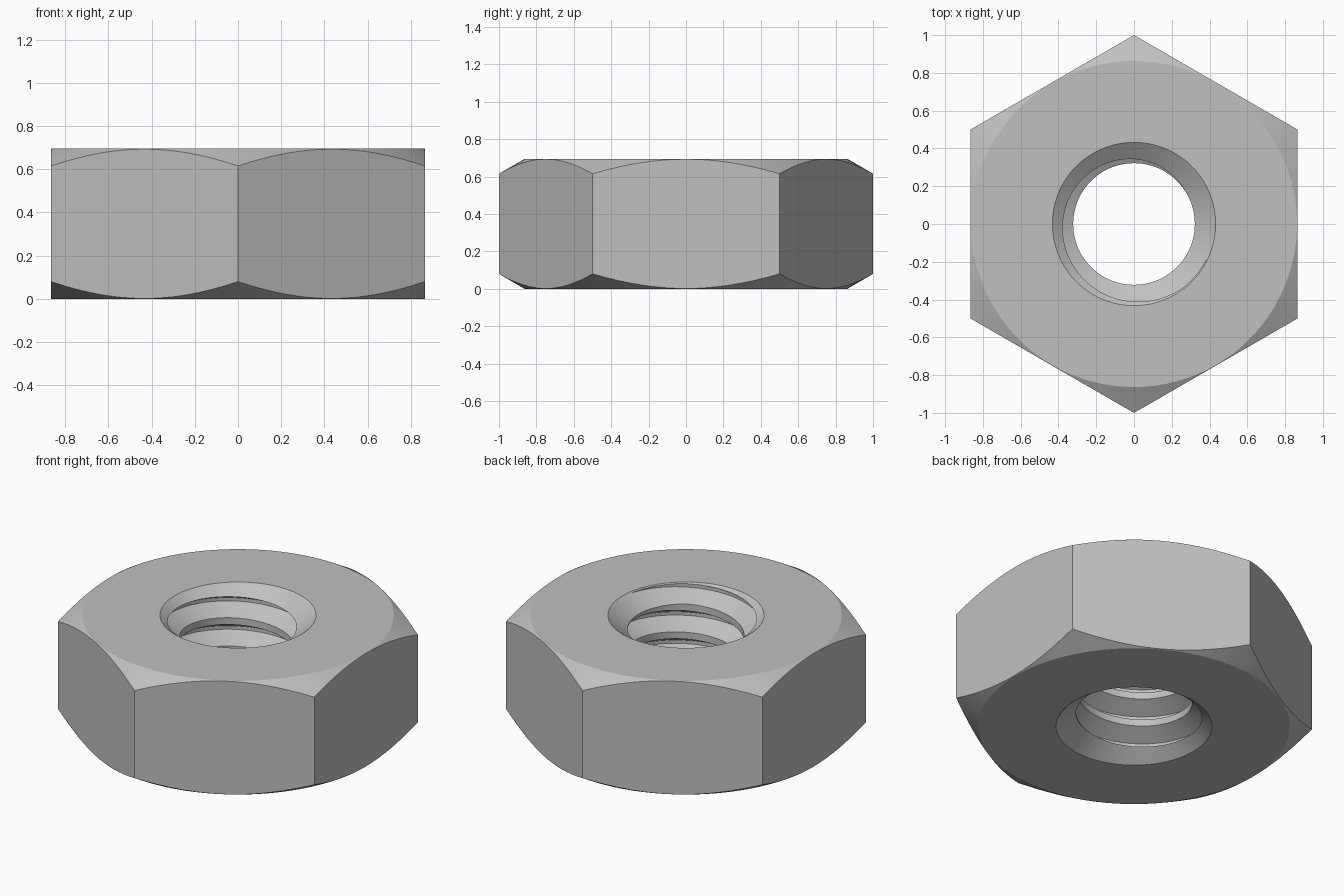
import bpy
import bmesh
import math
from mathutils import Vector, Matrix

cube = bpy.data.objects.get("Cube")
if cube:
    bpy.data.objects.remove(cube, do_unlink=True)

HEIGHT = 0.695
PITCH = 0.173
SEGMENTS = 96

steel = bpy.data.materials.new("steel_grey")
steel.use_nodes = True
colour = (0.53, 0.53, 0.53, 1.0)
steel.diffuse_color = colour
steel.node_tree.nodes["Principled BSDF"].inputs["Base Color"].default_value = colour


def finish(name, bm):
    """Weld the mesh, orient it outward and put it in the scene."""
    bmesh.ops.remove_doubles(bm, verts=bm.verts, dist=1e-5)
    bmesh.ops.recalc_face_normals(bm, faces=bm.faces)
    mesh = bpy.data.meshes.new(name)
    bm.to_mesh(mesh)
    bm.free()
    mesh.materials.append(steel)
    obj = bpy.data.objects.new(name, mesh)
    bpy.context.collection.objects.link(obj)
    return obj


def lathe(name, profile, steps):
    """Turn an (r, z) profile around the z axis, starting at +y."""
    bm = bmesh.new()
    verts = [bm.verts.new((0, r, z)) for r, z in profile]
    edges = [bm.edges.new(pair) for pair in zip(verts, verts[1:])]
    bmesh.ops.spin(bm, geom=verts + edges, cent=(0, 0, 0), axis=(0, 0, 1),
                   angle=math.tau, steps=steps)
    return finish(name, bm)


def screw(name, root, crest, start_z, start_angle, turns):
    """Solid right-handed screw that cuts the internal thread."""
    outline = [(-0.06, root), (0.06, root), (0.38, crest), (0.62, crest)]
    bm = bmesh.new()
    columns = []
    for i in range(SEGMENTS + 1):
        turn = Matrix.Rotation(start_angle + math.tau * i / SEGMENTS, 3, 'Z')
        columns.append([
            bm.verts.new(turn @ Vector((r, 0, start_z + PITCH * (k + f + i / SEGMENTS))))
            for k in range(turns) for f, r in outline])
    for a, b in zip(columns, columns[1:]):
        for j in range(len(a) - 1):
            bm.faces.new((a[j], b[j], b[j + 1], a[j + 1]))
    bmesh.ops.remove_doubles(bm, verts=bm.verts, dist=1e-5)
    # Close both ends with fans
    rim = [e for e in bm.edges if e.is_boundary]
    caps = bmesh.ops.holes_fill(bm, edges=rim, sides=0)["faces"]
    bmesh.ops.poke(bm, faces=caps)
    return finish(name, bm)


def combine(target, tool, operation):
    """Apply a boolean and discard the tool."""
    mod = target.modifiers.new("cut", 'BOOLEAN')
    mod.operation = operation
    mod.solver = 'EXACT'
    mod.object = tool
    bpy.context.view_layer.objects.active = target
    bpy.ops.object.modifier_apply(modifier=mod.name)
    bpy.data.objects.remove(tool, do_unlink=True)


# Hexagonal body
nut = lathe("hex_nut", [(0, -0.2), (1, -0.2), (1, HEIGHT + 0.2), (0, HEIGHT + 0.2)], 6)

# Conical chamfers on the outer corners
lower = [(0, 0), (0.863, 0), (1.1, 0.138)]
barrel = lathe("barrel", lower + [(r, HEIGHT - z) for r, z in reversed(lower)], SEGMENTS)
combine(nut, barrel, 'INTERSECT')

# Threaded bore
thread = screw("thread_cutter", 0.425, 0.322, 0.69 - 6 * PITCH, math.radians(-30), 8)
combine(nut, thread, 'DIFFERENCE')

# Countersinks at both ends of the bore
lower = [(0, -0.1), (0.567, -0.1), (0.3, 0.098)]
sink = lathe("countersink_cutter",
             lower + [(r, HEIGHT - z) for r, z in reversed(lower)], SEGMENTS)
combine(nut, sink, 'DIFFERENCE')

# Smooth round surfaces, crisp edges
bpy.ops.object.select_all(action='DESELECT')
nut.select_set(True)
bpy.context.view_layer.objects.active = nut
bpy.ops.object.shade_smooth_by_angle(angle=math.radians(25))
